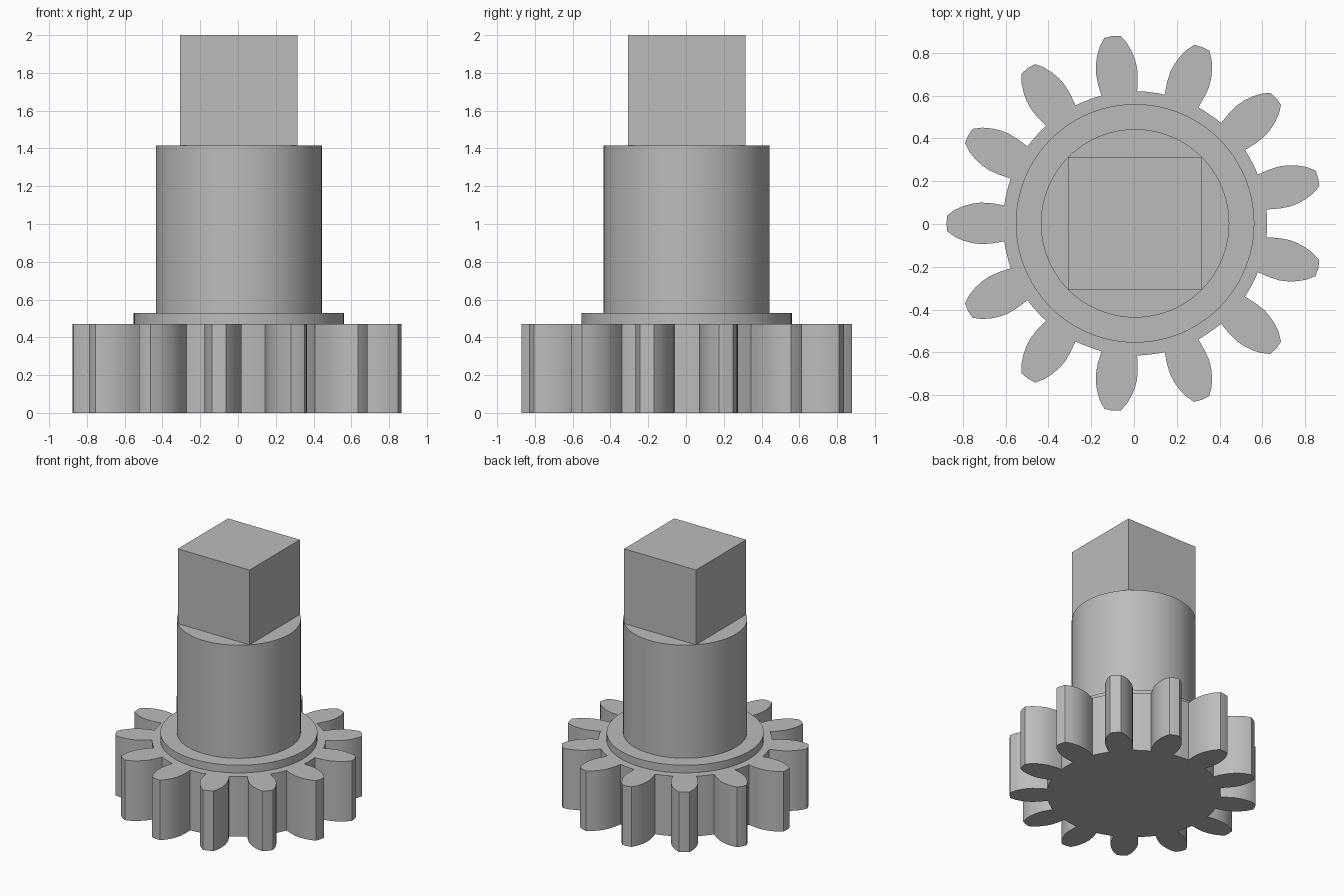
import bpy, bmesh, math
from mathutils import Matrix, Vector

if "Cube" in bpy.data.objects:
    bpy.data.objects.remove(bpy.data.objects["Cube"], do_unlink=True)

CENTRE = Vector((0.005, 0.003, 0))
TEETH = 13

steel = bpy.data.materials.new("plain_grey")
steel.use_nodes = True
grey = (0.5, 0.5, 0.5, 1)
steel.diffuse_color = grey
steel.node_tree.nodes["Principled BSDF"].inputs["Base Color"].default_value = grey


def prism(name, outline, z0, z1, angle=30):
    """Extrude a closed counter-clockwise outline from z0 to z1."""
    bm = bmesh.new()
    base = bm.faces.new([bm.verts.new((x, y, z0)) for x, y in outline])
    top = bmesh.ops.extrude_face_region(bm, geom=[base], use_keep_orig=True)
    moved = [v for v in top["geom"] if isinstance(v, bmesh.types.BMVert)]
    bmesh.ops.translate(bm, verts=moved, vec=(0, 0, z1 - z0))
    bmesh.ops.recalc_face_normals(bm, faces=bm.faces)
    mesh = bpy.data.meshes.new(name)
    bm.to_mesh(mesh)
    bm.free()
    mesh.materials.append(steel)
    obj = bpy.data.objects.new(name, mesh)
    obj.location = CENTRE
    bpy.context.collection.objects.link(obj)
    bpy.ops.object.select_all(action="DESELECT")
    obj.select_set(True)
    bpy.context.view_layer.objects.active = obj
    bpy.ops.object.shade_smooth_by_angle(angle=math.radians(angle))
    return obj


def circle(radius, n=96):
    return [(radius * math.cos(math.tau * i / n), radius * math.sin(math.tau * i / n))
            for i in range(n)]


# Toothed wheel: one flank mirrored into a tooth, then repeated round the hub
flank = [(0.611, -0.084), (0.67, -0.094), (0.72, -0.097), (0.76, -0.092),
         (0.80, -0.081), (0.84, -0.064), (0.877, -0.038)]
tooth = flank + [(0.881, 0)] + [(x, -y) for x, y in reversed(flank)]
pitch = math.tau / TEETH
root = [Vector((0.617 * math.cos(a), 0.617 * math.sin(a)))
        for a in (pitch / 2 - 0.05, pitch / 2 + 0.05)]
outline = []
for i in range(TEETH):
    turn = Matrix.Rotation(math.pi + i * pitch, 2)
    outline += [tuple(turn @ Vector(p)) for p in tooth + root]
prism("gear_wheel", outline, 0, 0.47)

# Collar and shaft
prism("collar", circle(0.557), 0.47, 0.53)
prism("round_shaft", circle(0.44), 0.53, 1.415)

# Square drive end
h = 0.311
prism("square_drive", [(-h, -h), (h, -h), (h, h), (-h, h)], 1.415, 2.0)
